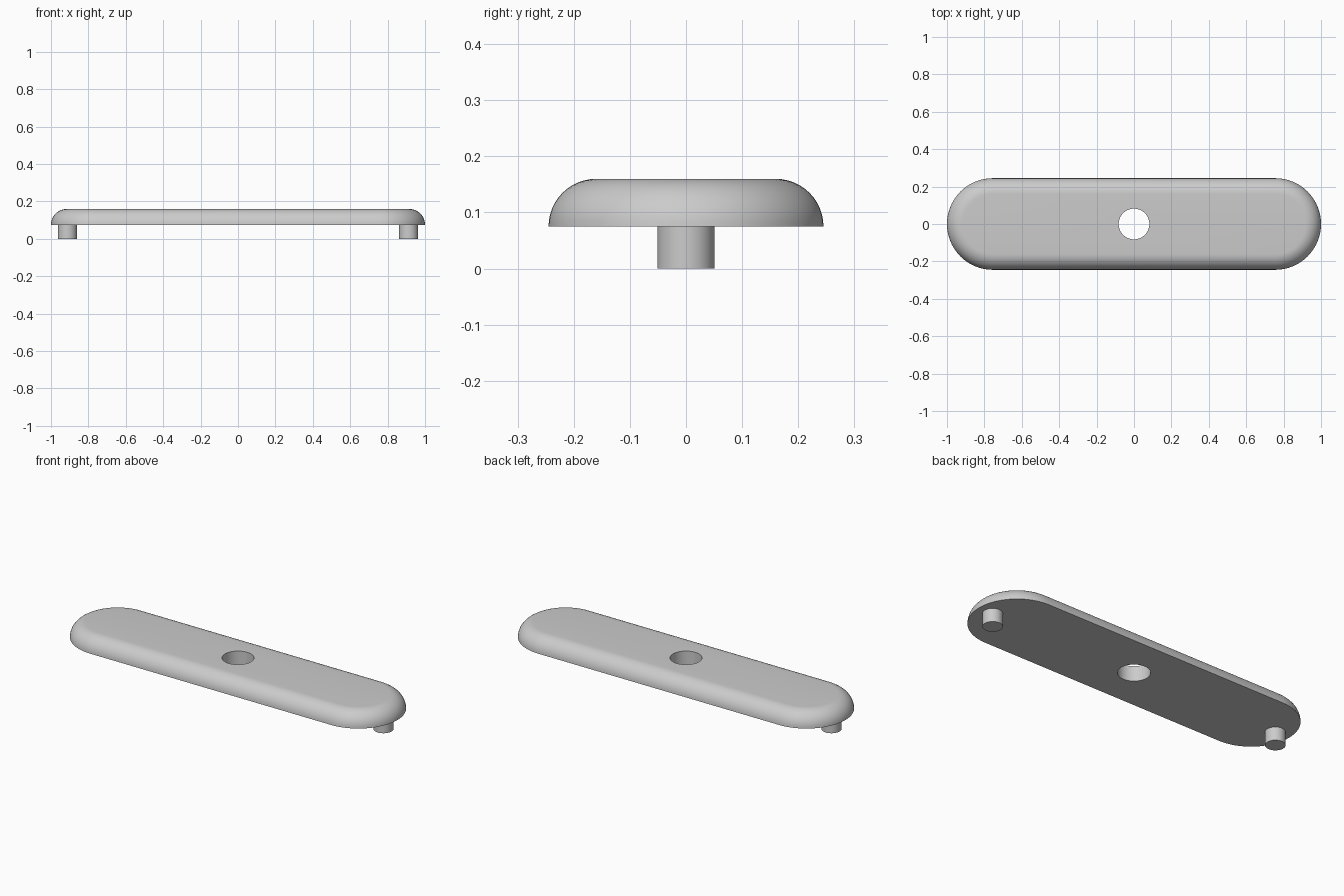
import bpy
from math import pi, sin, cos, radians

cube = bpy.data.objects.get("Cube")
if cube:
    bpy.data.objects.remove(cube, do_unlink=True)

GREY = (0.6, 0.6, 0.6, 1)
grey = bpy.data.materials.new("plain grey")
grey.use_nodes = True
grey.diffuse_color = GREY
grey.node_tree.nodes["Principled BSDF"].inputs["Base Color"].default_value = GREY

LENGTH, RADIUS, HOLE = 1.0, 0.245, 0.082
BOTTOM, TOP = 0.075, 0.16
ARC, ROUND = 32, 12      # segments per end and per rounded edge


def finish(obj):
    obj.data.materials.append(grey)
    bpy.ops.object.select_all(action="DESELECT")
    bpy.context.view_layer.objects.active = obj
    obj.select_set(True)
    bpy.ops.object.shade_smooth_by_angle(angle=radians(35))


def ring(radius, offset, z):
    """Two half circles, pushed apart along x by the offset."""
    points = []
    for side in (1, -1):
        for i in range(ARC + 1):
            a = -pi / 2 + pi * i / ARC
            points.append((side * (offset + radius * cos(a)), side * radius * sin(a), z))
    return points


# Plate: rounded rim, flat top, through hole and flat underside
edge = TOP - BOTTOM
rings = []
for i in range(ROUND + 1):
    a = pi / 2 * i / ROUND
    rings.append(ring(RADIUS - edge * (1 - cos(a)), LENGTH - RADIUS, BOTTOM + edge * sin(a)))
rings += [ring(HOLE, 0, TOP), ring(HOLE, 0, BOTTOM)]
n = len(rings[0])
faces = []
for r in range(len(rings)):
    s = (r + 1) % len(rings)
    for i in range(n):
        j = (i + 1) % n
        faces.append((r * n + i, r * n + j, s * n + j, s * n + i))
mesh = bpy.data.meshes.new("plate")
mesh.from_pydata([p for points in rings for p in points], [], faces)

# Weld the doubled points where the half circles of the hole meet
import bmesh
bm = bmesh.new()
bm.from_mesh(mesh)
bmesh.ops.remove_doubles(bm, verts=bm.verts, dist=0.0001)
bmesh.ops.recalc_face_normals(bm, faces=bm.faces)
bm.to_mesh(mesh)
bm.free()
plate = bpy.data.objects.new("plate", mesh)
bpy.context.collection.objects.link(plate)
finish(plate)

# Pegs under both ends
for name, side in (("left_peg", 1), ("right_peg", -1)):
    bpy.ops.mesh.primitive_cylinder_add(vertices=48, radius=0.051, depth=BOTTOM + 0.005,
                                        location=(side * 0.912, 0, (BOTTOM + 0.005) / 2))
    peg = bpy.context.object
    peg.name = name
    finish(peg)
